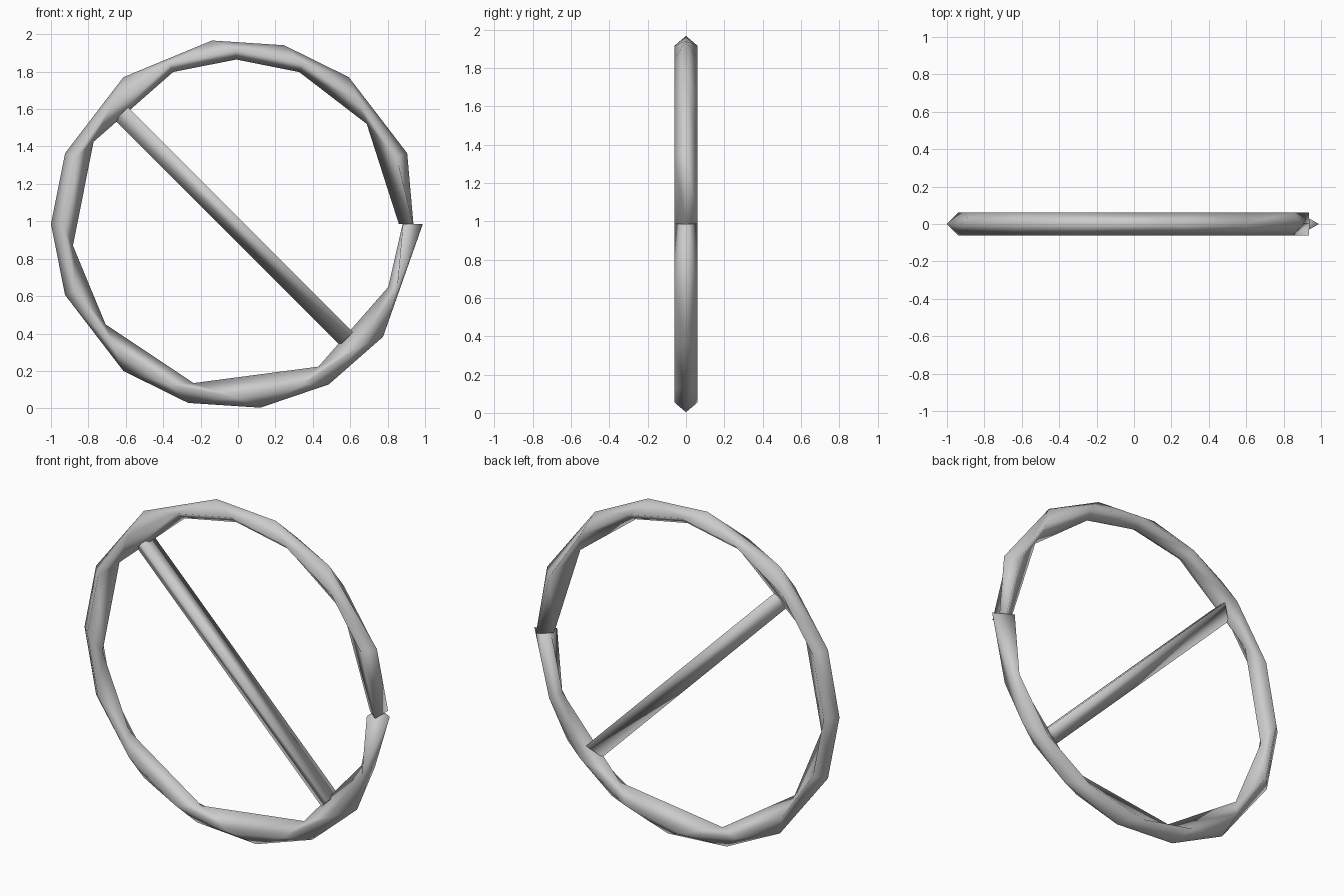
import bpy, bmesh, math
from mathutils import Vector

if "Cube" in bpy.data.objects:
    bpy.data.objects.remove(bpy.data.objects["Cube"])

CX, CZ = -0.01, 0.985          # ring centre
STEP = math.radians(7.5)       # 48 steps round the ring, running clockwise from +x

grey = bpy.data.materials.new("grey")
grey.diffuse_color = (0.6, 0.6, 0.6, 1)
grey.use_nodes = True
grey.node_tree.nodes["Principled BSDF"].inputs["Base Color"].default_value = grey.diffuse_color


def finish(name, bm):
    bmesh.ops.recalc_face_normals(bm, faces=bm.faces)
    mesh = bpy.data.meshes.new(name)
    bm.to_mesh(mesh)
    bm.free()
    mesh.materials.append(grey)
    for p in mesh.polygons:
        p.use_smooth = True
    ob = bpy.data.objects.new(name, mesh)
    bpy.context.collection.objects.link(ob)
    return ob


def rail(bm, steps, radius, y, first, last):
    """Corner line round the ring as (step, vertex) pairs."""
    out = []
    for k in steps:
        r = first if k == 0 else last if k == 48 else radius
        a = -k * STEP
        out.append((k, bm.verts.new((CX + r * math.cos(a), y, CZ + r * math.sin(a)))))
    return out


def bridge(bm, a, b):
    """Triangle strip between two rails whose points do not line up."""
    i = j = 0
    while i < len(a) - 1 or j < len(b) - 1:
        if j == len(b) - 1 or (i < len(a) - 1 and a[i + 1][0] <= b[j + 1][0]):
            bm.faces.new((a[i][1], a[i + 1][1], b[j][1]))
            i += 1
        else:
            bm.faces.new((a[i][1], b[j + 1][1], b[j][1]))
            j += 1


# Ring: faceted split tube with unevenly spaced outer and inner corners
bm = bmesh.new()
outer = rail(bm, [0, 5, 8, 11, 14, 17, 21, 24, 27, 31, 35, 38, 41, 45, 48], 0.99, 0, 0.998, 0.948)
inner = rail(bm, [0, 3, 8, 14, 19, 23, 28, 33, 36, 39, 43, 48], 0.88, 0, 0.89, 0.87)
sides = range(0, 49, 3)
front = rail(bm, sides, 0.93, -0.061, 0.892, 0.945)
back = rail(bm, sides, 0.93, 0.061, 0.892, 0.945)
rails = [outer, front, inner, back]
for n in range(4):
    bridge(bm, rails[n], rails[(n + 1) % 4])
for end in (0, -1):
    bm.faces.new([r[end][1] for r in rails])
finish("ring", bm)

# Diagonal bar: three-sided rod, one edge pointing down and left
bm = bmesh.new()
along = Vector((1, 0, -1)).normalized()
up = Vector((1, 0, 1)).normalized()
centre = Vector((CX, 0, CZ))
ends = []
for s in (-0.85, 0.85):
    ends.append([bm.verts.new(centre + along * s + up * u + Vector((0, y, 0)))
                 for u, y in ((-0.065, 0), (0.033, -0.056), (0.033, 0.056))])
for n in range(3):
    m = (n + 1) % 3
    bm.faces.new((ends[0][n], ends[0][m], ends[1][m], ends[1][n]))
for e in ends:
    bm.faces.new(e)
finish("diagonal_bar", bm)
